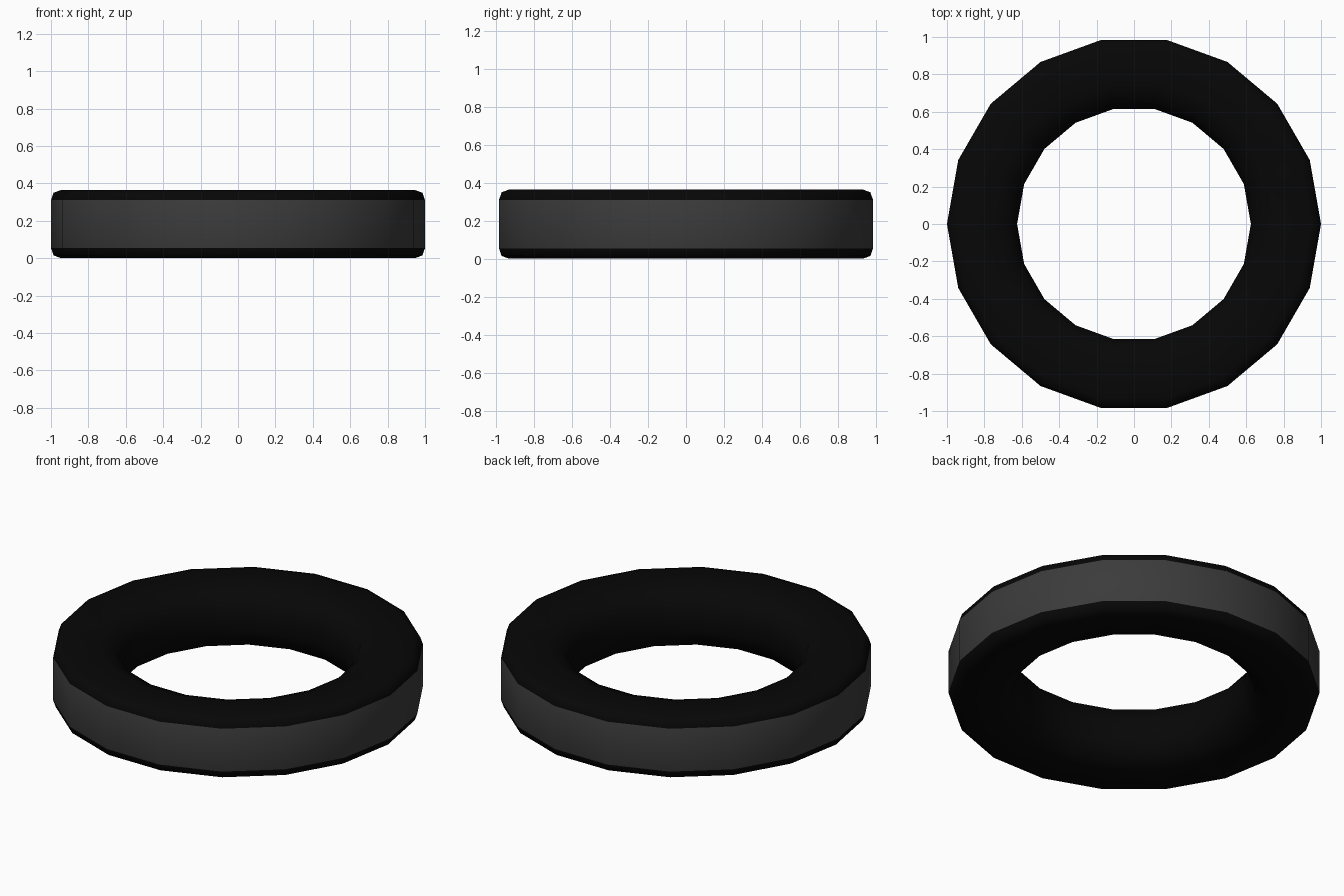
import bpy, bmesh, math

if "Cube" in bpy.data.objects:
    bpy.data.objects.remove(bpy.data.objects["Cube"])

SIDES = 18


def material(name, value):
    m = bpy.data.materials.new(name)
    m.diffuse_color = (value, value, value, 1)
    m.use_nodes = True
    m.node_tree.nodes["Principled BSDF"].inputs["Base Color"].default_value = m.diffuse_color
    return m


# Closed tyre cross-section (radius, height): upper half, mirrored about mid height.
# Tight rounded shoulder outside, wide rounded lip inside.
MID = 0.1825
upper = [(1.0, 0.31), (0.986, 0.35), (0.945, 0.365),
         (0.755, 0.365), (0.663, 0.327), (0.625, 0.235)]
profile = upper + [(r, 2 * MID - z) for r, z in reversed(upper)]

# Revolve the section into an 18-sided ring
bm = bmesh.new()
rings = []
for i in range(SIDES):
    a = 2 * math.pi * i / SIDES
    rings.append([bm.verts.new((r * math.cos(a), r * math.sin(a), z)) for r, z in profile])
n = len(profile)
for i in range(SIDES):
    a, b = rings[i], rings[(i + 1) % SIDES]
    for j in range(n):
        k = (j + 1) % n
        f = bm.faces.new((a[j], b[j], b[k], a[k]))
        f.material_index = 1 if j == n - 1 else 0   # outer wall is the tread
bmesh.ops.recalc_face_normals(bm, faces=bm.faces)

mesh = bpy.data.meshes.new("tyre")
bm.to_mesh(mesh)
bm.free()
tyre = bpy.data.objects.new("tyre", mesh)
bpy.context.collection.objects.link(tyre)
mesh.materials.append(material("black rubber", 0.002))
mesh.materials.append(material("dark grey tread", 0.044))

# Smooth shading round the ring and over its rounded edges
bpy.context.view_layer.objects.active = tyre
tyre.select_set(True)
bpy.ops.object.shade_smooth_by_angle(angle=math.radians(55))
